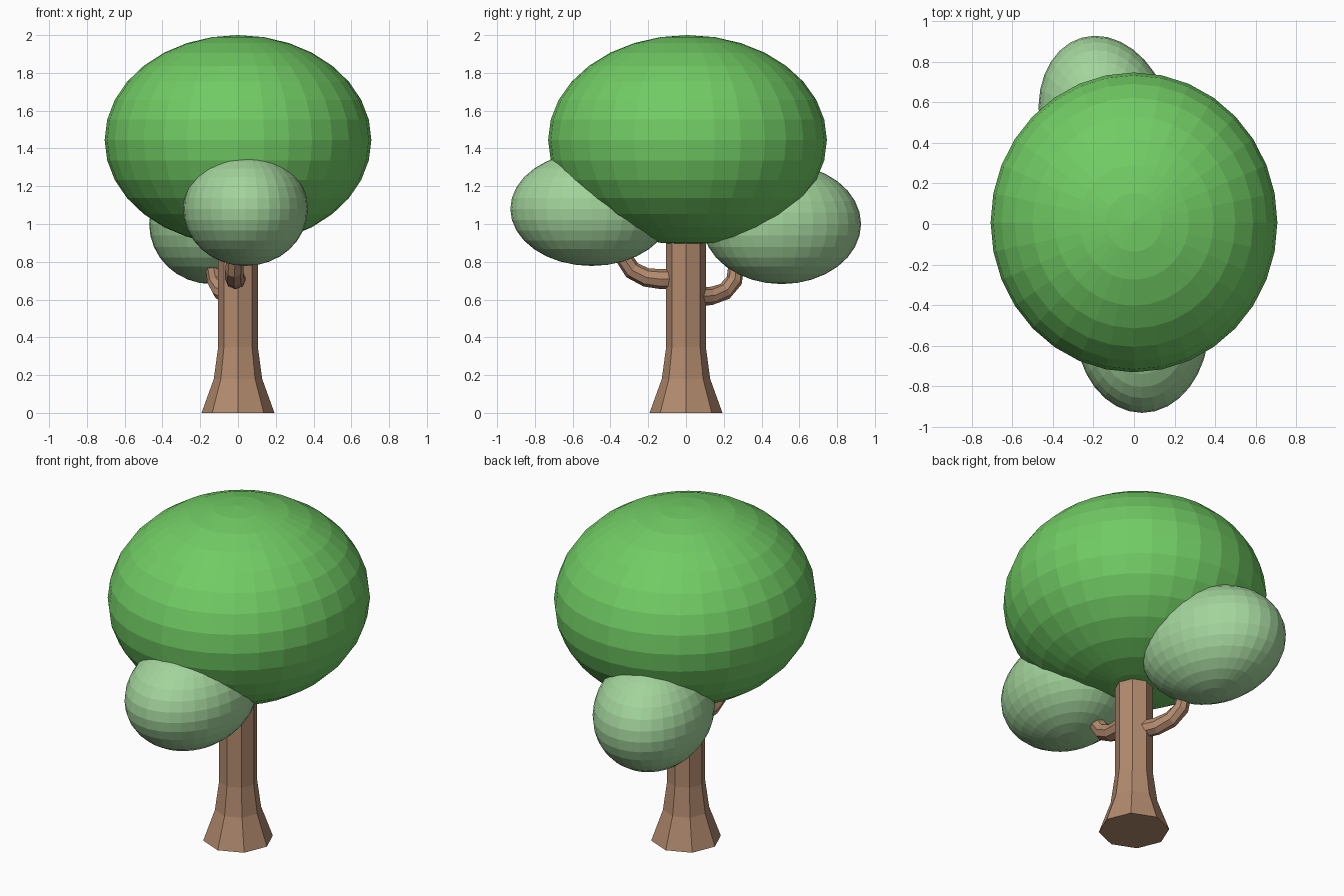
import bpy, bmesh, math
from mathutils import Vector, Matrix

if "Cube" in bpy.data.objects:
    bpy.data.objects.remove(bpy.data.objects["Cube"])


def material(name, color):
    m = bpy.data.materials.new(name)
    m.diffuse_color = (*color, 1)
    m.use_nodes = True
    m.node_tree.nodes["Principled BSDF"].inputs["Base Color"].default_value = m.diffuse_color
    return m


BARK = material("bark brown", (0.445, 0.254, 0.156))
LEAF = material("leaf green", (0.165, 0.60, 0.128))
PALE = material("pale leaf green", (0.366, 0.658, 0.332))


def finish(bm, name, mat):
    bmesh.ops.recalc_face_normals(bm, faces=bm.faces[:])
    me = bpy.data.meshes.new(name)
    bm.to_mesh(me)
    bm.free()
    me.materials.append(mat)
    ob = bpy.data.objects.new(name, me)
    bpy.context.collection.objects.link(ob)
    return ob


def foliage(name, center, radii, mat, turn=0):
    bm = bmesh.new()
    bmesh.ops.create_uvsphere(bm, u_segments=32, v_segments=16, radius=1)
    bm.transform(Matrix.LocRotScale(Vector(center),
                                    Matrix.Rotation(math.radians(turn), 3, 'Z'),
                                    Vector(radii)))
    return finish(bm, name, mat)


def tube(name, path, radii, mat, sides=8):
    """Sweep a regular polygon along a path, with capped ends."""
    bm = bmesh.new()
    pts = [Vector(p) for p in path]
    rings = []
    for i, p in enumerate(pts):
        t = (pts[min(i + 1, len(pts) - 1)] - pts[max(i - 1, 0)]).normalized()
        u = Vector((1, 0, 0))
        u = (u - t * u.dot(t)).normalized()
        v = t.cross(u)
        angles = [2 * math.pi * k / sides for k in range(sides)]
        rings.append([bm.verts.new(p + radii[i] * (u * math.cos(a) + v * math.sin(a)))
                      for a in angles])
    for a, b in zip(rings, rings[1:]):
        for k in range(sides):
            n = (k + 1) % sides
            bm.faces.new((a[k], a[n], b[n], b[k]))
    bm.faces.new(rings[0])
    bm.faces.new(rings[-1])
    return finish(bm, name, mat)


# Flared octagonal trunk
tube("trunk", [(0, 0, 0), (0, 0, 0.18), (0, 0, 0.35), (0, 0, 1.1)],
     [0.193, 0.128, 0.105, 0.105], BARK)

# Branches that leave the trunk sideways and bend up into the small foliage
tube("front_branch",
     [(-0.01, -0.04, 0.71), (-0.015, -0.13, 0.708), (-0.02, -0.21, 0.717),
      (-0.02, -0.285, 0.755), (-0.015, -0.325, 0.815), (-0.01, -0.335, 0.90)],
     [0.055, 0.053, 0.05, 0.048, 0.046, 0.045], BARK)
tube("back_branch",
     [(0, 0.04, 0.615), (-0.05, 0.13, 0.618), (-0.09, 0.205, 0.643),
      (-0.12, 0.255, 0.70), (-0.13, 0.265, 0.77), (-0.13, 0.26, 0.86)],
     [0.05, 0.048, 0.046, 0.044, 0.042, 0.04], BARK)

# Foliage masses
foliage("main_canopy", (0, 0.008, 1.445), (0.706, 0.738, 0.555), LEAF)
foliage("front_foliage", (0.04, -0.5, 1.08), (0.33, 0.43, 0.302), PALE)
foliage("back_foliage", (-0.14, 0.507, 1.0), (0.321, 0.427, 0.318), PALE, turn=16)
